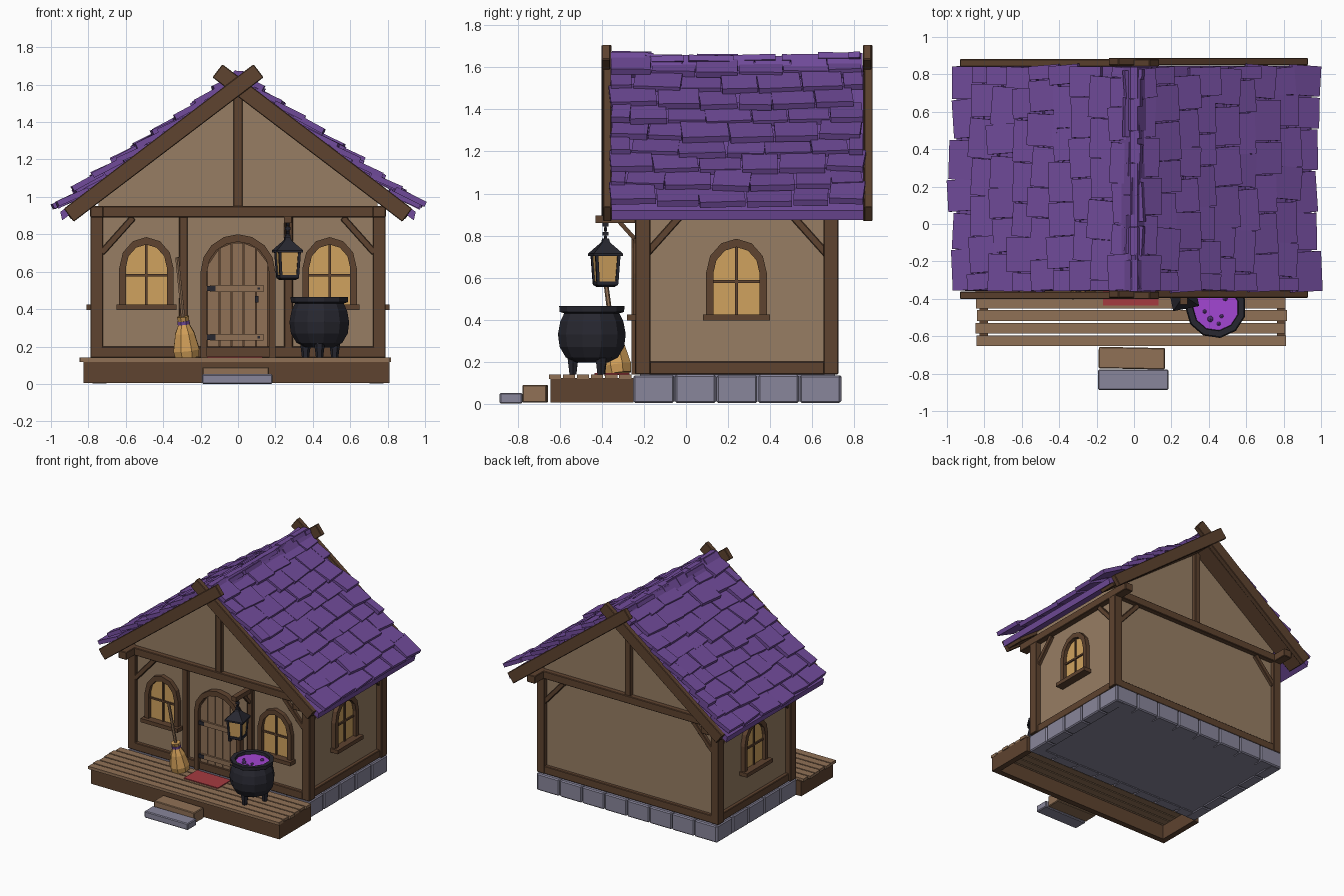
import bpy, bmesh, math, random
from mathutils import Matrix, Vector

random.seed(4)
if "Cube" in bpy.data.objects:
    bpy.data.objects.remove(bpy.data.objects["Cube"])


def material(name, r, g, b):
    m = bpy.data.materials.new(name)
    m.use_nodes = True
    col = [c ** 2.2 for c in (r, g, b)] + [1]
    m.diffuse_color = col
    m.node_tree.nodes["Principled BSDF"].inputs["Base Color"].default_value = col
    return m


WALL = material("plaster tan", .59, .49, .39)
TIMBER = material("dark timber", .37, .27, .2)
ROOF = material("purple shingle", .44, .3, .6)
STONE = material("grey stone", .53, .52, .6)
PLANK = material("light plank", .56, .44, .34)
IRON = material("black iron", .17, .17, .2)
GLOW = material("window glow", .81, .63, .37)
POTION = material("violet potion", .63, .28, .82)
RED = material("red cloth", .64, .24, .26)
STRAW = material("straw", .82, .62, .35)
T, R = Matrix.Translation, Matrix.Rotation
ID = Matrix()


def finish(name, bm, mat, bevel=0):
    bmesh.ops.recalc_face_normals(bm, faces=bm.faces)
    me = bpy.data.meshes.new(name)
    bm.to_mesh(me)
    bm.free()
    me.materials.append(mat)
    ob = bpy.data.objects.new(name, me)
    bpy.context.collection.objects.link(ob)
    if bevel:
        mod = ob.modifiers.new("bevel", "BEVEL")
        mod.width, mod.segments = bevel, 1
    return ob


def box(bm, lo, hi, M=ID):
    lo, hi = Vector(lo), Vector(hi)
    size = Matrix.Diagonal((*(hi - lo), 1))
    bmesh.ops.create_cube(bm, size=1, matrix=M @ T((lo + hi) / 2) @ size)


def beam(bm, a, b, w, d, M=ID):
    """Bar from a to b; w is its width across, d its depth along y."""
    a, b = Vector(a), Vector(b)
    z = (b - a).normalized()
    x = Vector((0, 1, 0)).cross(z).normalized()
    rot = Matrix((x, z.cross(x), z)).transposed().to_4x4()
    size = Matrix.Diagonal((w, d, (b - a).length, 1))
    bmesh.ops.create_cube(bm, size=1, matrix=M @ T((a + b) / 2) @ rot @ size)


def prism(bm, pts, y0, y1, M=ID):
    """Outline in x and z, extruded along y."""
    front, back = [[bm.verts.new(M @ Vector((x, y, z))) for x, z in pts] for y in (y0, y1)]
    bm.faces.new(front)
    bm.faces.new(back[::-1])
    for i in range(len(pts)):
        j = (i + 1) % len(pts)
        bm.faces.new((front[i], back[i], back[j], front[j]))


def lathe(bm, profile, n, M=ID):
    rings = []
    for r, z in profile:
        rings.append([bm.verts.new(M @ Vector((r * math.cos(a), r * math.sin(a), z)))
                      for a in (2 * math.pi * (k + .5) / n for k in range(n))])
    for p, q in zip(rings, rings[1:]):
        for k in range(n):
            bm.faces.new((p[k], p[(k + 1) % n], q[(k + 1) % n], q[k]))
    bm.faces.new(rings[0][::-1])
    bm.faces.new(rings[-1])


def arch(r, base, spring, top, n=6):
    curve = [(-r * math.cos(math.pi * k / n), spring + (top - spring) * math.sin(math.pi * k / n))
             for k in range(n + 1)]
    return [(-r, base)] + curve + [(r, base)]


def arch_frame(bm, outer, inner, y0, y1, M):
    for i in range(len(outer) - 1):
        prism(bm, [outer[i], outer[i + 1], inner[i + 1], inner[i]], y0, y1, M)


# Stone footing
bm = bmesh.new()
box(bm, (-.75, -.22, .01), (.75, .71, .14))
finish("footing_core", bm, STONE)
bm = bmesh.new()
for k in range(8):
    for y in (-.25, .65):
        box(bm, (-.78 + k * .195, y, .005), (-.59 + k * .195, y + .09, .135))
for k in range(5):
    for x in (-.785, .695):
        box(bm, (x, -.25 + k * .198, .003), (x + .09, -.057 + k * .198, .135 + .003 * (k % 2)))
finish("footing_blocks", bm, STONE, .008)

# House body with gables
bm = bmesh.new()
prism(bm, [(-.745, .13), (.745, .13), (.745, 1.01), (0, 1.56), (-.745, 1.01)], -.215, .695)
finish("house_walls", bm, WALL)

# Timber frame; each wall has its own frame with -y outward
FRONT = T((0, -.215, 0))
BACK = T((0, .695, 0)) @ R(math.pi, 4, 'Z')
SIDES = {"right": T((-.745, .24, 0)) @ R(-math.pi / 2, 4, 'Z'),
         "left": T((.745, .24, 0)) @ R(math.pi / 2, 4, 'Z')}
bm = bmesh.new()
for x in (-.755, .755):
    for y in (-.205, .69):
        box(bm, (x - .034, y - .036, .14), (x + .034, y + .036, .9))
    box(bm, (x - .035, -.355, .89), (x + .035, .845, .95))
for M, half in ((FRONT, .73), (BACK, .73), *((m, .44) for m in SIDES.values())):
    box(bm, (-half, -.028, .14), (half, .01, .2), M)
    for s in (-1, 1):
        beam(bm, (s * half, -.01, .7), (s * (half - .17), -.01, .89), .035, .03, M)
for M in (FRONT, BACK):
    box(bm, (-.79, -.04, .89), (.79, .01, .95), M)
    box(bm, (-.025, -.03, .94), (.025, .01, 1.56), M)
for x in (-.292, .27):
    box(bm, (x - .023, -.028, .19), (x + .023, .01, .9), FRONT)
finish("timber_frame", bm, TIMBER, .004)

# Windows
spots = {"front_right": FRONT @ T((-.49, 0, 0)), "front_left": FRONT @ T((.49, 0, 0)), **SIDES}
for side, M in spots.items():
    inner = arch(.11, .42, .62, .745)
    bm = bmesh.new()
    prism(bm, inner, -.008, .002, M)
    finish(side + "_window_pane", bm, GLOW)
    bm = bmesh.new()
    arch_frame(bm, arch(.145, .42, .62, .785), inner, -.035, .005, M)
    box(bm, (-.16, -.065, .395), (.16, .005, .425), M)
    box(bm, (-.007, -.018, .42), (.007, 0, .745), M)
    box(bm, (-.11, -.018, .575), (.11, 0, .589), M)
    finish(side + "_window_frame", bm, TIMBER)

# Door
inner = arch(.165, .14, .6, .76, 8)
bm = bmesh.new()
prism(bm, inner, -.006, .002, FRONT)
arch_frame(bm, arch(.2, .14, .6, .8, 8), inner, -.045, .005, FRONT)
finish("door_frame", bm, TIMBER)
bm = bmesh.new()
for k in range(5):
    x0, x1 = -.162 + k * .065, -.102 + k * .065
    z0, z1 = (.6 + .155 * math.sqrt(max(0, 1 - (x / .166) ** 2)) for x in (x0, x1))
    prism(bm, [(x0, .145), (x1, .145), (x1, z1), (x0, z0)], -.018, 0, FRONT)
for z in (.25, .51):
    box(bm, (-.15, -.032, z - .018), (.135, -.01, z + .018), FRONT)
finish("door_planks", bm, PLANK)
bm = bmesh.new()
for z in (.25, .51):
    box(bm, (-.165, -.038, z - .014), (-.12, -.01, z + .014), FRONT)
    box(bm, (.105, -.036, z - .006), (.117, -.01, z + .006), FRONT)
box(bm, (.09, -.04, .435), (.11, -.01, .47), FRONT)
finish("door_hardware", bm, IRON)

# Porch, steps and mat
bm = bmesh.new()
box(bm, (-.825, -.645, .005), (.81, -.6, .122))
for x in (-.825, .765):
    box(bm, (x, -.6, .005), (x + .045, -.25, .122))
finish("porch_frame", bm, TIMBER)
bm = bmesh.new()
for k in range(6):
    dx = random.uniform(-.015, .015)
    box(bm, (-.835 + dx, -.653 + k * .067, .118), (.82 + dx, -.595 + k * .067, .14))
finish("porch_planks", bm, PLANK)
bm = bmesh.new()
box(bm, (-.19, -.775, .005), (.165, -.66, .09), R(-.02, 4, 'Z') @ T((.015, 0, 0)))
finish("upper_step", bm, PLANK, .005)
bm = bmesh.new()
box(bm, (-.193, -.887, 0), (.185, -.778, .052))
finish("lower_step", bm, STONE, .006)
bm = bmesh.new()
box(bm, (-.165, -.435, .139), (.13, -.27, .147))
finish("door_mat", bm, RED)

# Roof deck, shingles and ridge
bm = bmesh.new()
for s in (-1, 1):
    prism(bm, [(0, 1.56), (s * .94, .875), (s * .95, .92), (0, 1.61)], -.355, .845)
finish("roof_deck", bm, ROOF)


def sag(y):
    return -.02 * math.cos((y - .24) / .6 * math.pi / 2)


bm = bmesh.new()
for s in (-1, 1):
    for row in range(9):
        x = .985 - row * .107
        y = -.36 - (row % 2) * .1
        while y < .82:
            w = random.uniform(.16, .23)
            y0, y1 = max(y, -.36), min(y + w, .845)
            y += w
            if y1 - y0 < .05:
                continue
            mid = (y0 + y1) / 2
            tilt = R(-s * math.radians(-26 + random.uniform(-3, 3)), 4, 'Y')
            spin = R(random.uniform(-.09, .09), 4, 'Z')
            edge = (s * (x + random.uniform(-.02, .02)), mid, 1.69 - .72 * x + sag(mid))
            h = (y1 - y0) / 2 - .003
            box(bm, (min(0, -s * .18), -h, -.03), (max(0, -s * .18), h, 0), T(edge) @ tilt @ spin)
finish("roof_shingles", bm, ROOF)
bm = bmesh.new()
for k in range(7):
    y = -.36 + k * .172
    z = 1.675 + sag(y + .085) + random.uniform(-.004, .004)
    prism(bm, [(-.105, z - .1), (-.02, z), (.02, z), (.1, z - .1), (.08, z - .12), (0, z - .04), (-.085, z - .12)],
          y, y + .168)
finish("ridge_caps", bm, ROOF)

# Crossed barge boards and the rafters behind them
bm = bmesh.new()
for s in (-1, 1):
    for y in (-.378 + .003 * s, .865 + .003 * s):
        beam(bm, (-s * .11, y, 1.674), (s * .905, y, .902), .088, .04)
    for y in (-.285, .77):
        beam(bm, (0, y, 1.555), (s * .9, y, .89), .03, .145)
finish("barge_boards", bm, TIMBER, .004)

# Lantern on a bracket
LX, LY = .265, -.383
bm = bmesh.new()
box(bm, (LX - .02, -.43, .86), (LX + .02, -.23, .895))
brace = T((LX, -.24, .78)) @ R(math.radians(42), 4, 'X')
box(bm, (-.012, -.01, 0), (.012, .01, .13), brace)
finish("lantern_bracket", bm, TIMBER)
L = T((LX, LY, 0)) @ R(.2, 4, 'Z')
bm = bmesh.new()
lathe(bm, [(.062, .575), (.075, .71)], 4, L)
finish("lantern_glass", bm, GLOW)
bm = bmesh.new()
lathe(bm, [(.05, .555), (.072, .565), (.072, .582)], 4, L)
lathe(bm, [(.1, .702), (.1, .714), (.025, .768), (.02, .785)], 4, L)
for a in range(4):
    S = L @ R(a * math.pi / 2, 4, 'Z')
    beam(bm, (.045, .045, .57), (.054, .054, .71), .014, .014, S)
for k in range(4):
    box(bm, (-.014, -.005, .78 + k * .021), (.014, .005, .797 + k * .021), L @ R(k * math.pi / 2, 4, 'Z'))
box(bm, (-.004, -.004, .77), (.004, .004, .87), L)
finish("lantern_frame", bm, IRON)

# Cauldron
C = T((.438, -.448, 0))
bm = bmesh.new()
lathe(bm, [(.075, .195), (.125, .22), (.155, .27), (.163, .33), (.152, .39), (.133, .43), (.155, .437),
           (.157, .465), (.125, .465), (.12, .435)], 11, C)
for k in range(3):
    leg = C @ R(k * math.tau / 3 + .5, 4, 'Z') @ T((.09, 0, 0))
    lathe(bm, [(.019, .14), (.03, .225)], 6, leg)
finish("cauldron", bm, IRON)
bm = bmesh.new()
lathe(bm, [(.122, .436), (.122, .444)], 11, C)
finish("potion", bm, POTION)
bm = bmesh.new()
for x, y, r in ((-.03, -.06, .018), (.03, -.045, .012), (-.06, -.02, .012), (.015, -.085, .012), (.05, .05, .015)):
    bmesh.ops.create_icosphere(bm, subdivisions=1, radius=r, matrix=C @ T((x, y, .446)))
finish("potion_bubbles", bm, ROOF)

# Broom leaning on the wall
B = T((-.272, -.325, .143)) @ R(.13, 4, 'X') @ R(-.1, 4, 'Y')
for name, mat, n, profile in (
        ("broom_bristles", STRAW, 8, [(.068, 0), (.075, .04), (.055, .13), (.028, .185), (.036, .22)]),
        ("broom_band", ROOF, 8, [(.035, .178), (.035, .196)]),
        ("broom_handle", PLANK, 6, [(.012, .2), (.011, .54)])):
    bm = bmesh.new()
    lathe(bm, profile, n, B)
    finish(name, bm, mat)
